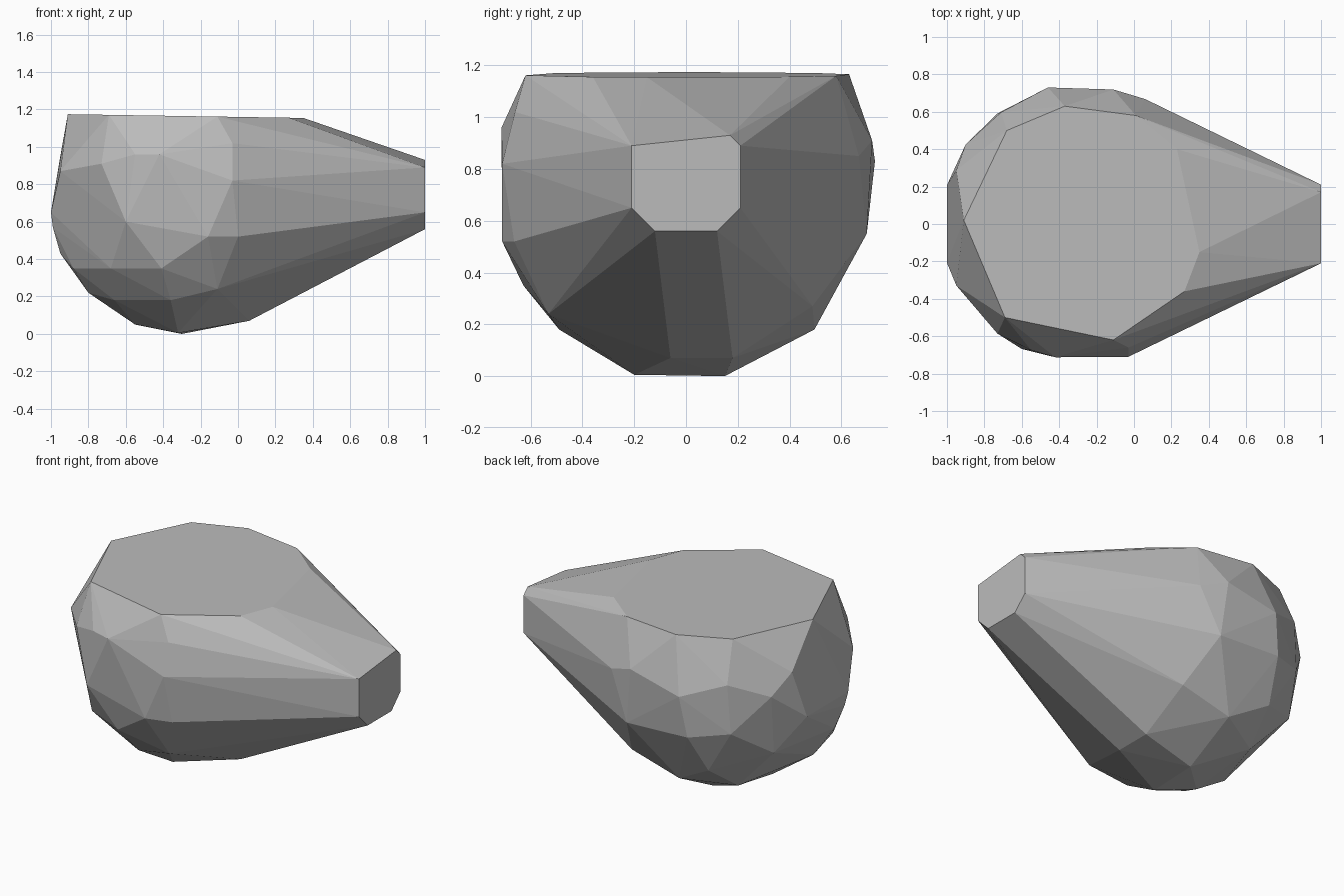
import bpy
import bmesh
from math import sqrt
from mathutils import Vector

default_cube = bpy.data.objects.get("Cube")
if default_cube:
    bpy.data.objects.remove(default_cube, do_unlink=True)

CENTRE = Vector((-.28, 0, .75))
RADIUS = .756


def on_ball(x, z, side):
    """Point of the rounded body at x, z, on the front (-1) or back (+1)."""
    depth = RADIUS ** 2 - (x - CENTRE.x) ** 2 - (z - CENTRE.z) ** 2
    return Vector((x, side * sqrt(max(depth, 0)), z))


def flat_material(name, value):
    material = bpy.data.materials.new(name)
    colour = (value, value, value, 1)
    material.use_nodes = True
    material.diffuse_color = colour
    shader = next(n for n in material.node_tree.nodes if n.type == 'BSDF_PRINCIPLED')
    shader.inputs["Base Color"].default_value = colour
    return material


def hull_object(name, points, material):
    """Wrap the points in a faceted convex skin."""
    bm = bmesh.new()
    for point in points:
        bm.verts.new(point)
    result = bmesh.ops.convex_hull(bm, input=bm.verts)
    spare = {g for g in result["geom_interior"] + result["geom_unused"]
             if isinstance(g, bmesh.types.BMVert)}
    bmesh.ops.delete(bm, geom=list(spare), context='VERTS')
    bmesh.ops.dissolve_limit(bm, angle_limit=.01, verts=bm.verts, edges=bm.edges)
    bmesh.ops.recalc_face_normals(bm, faces=bm.faces)
    mesh = bpy.data.meshes.new(name)
    bm.to_mesh(mesh)
    bm.free()
    mesh.materials.append(material)
    obj = bpy.data.objects.new(name, mesh)
    bpy.context.collection.objects.link(obj)
    return obj


# Chipped facets of the rounded body, as x, z
front_facets = [
    (-.95, .87), (-.73, .91), (-.6, .6), (-.55, .96), (-.42, .96),
    (-.03, 1.02), (-.03, .82), (-.16, .52), (0, .52), (-.41, .35),
    (-.68, .35), (-.88, .35), (-.11, .24), (-.36, .18), (-.66, .18),
    (-.8, .22), (-.55, .05), (-.95, .43), (-.99, .57), (-1, .65),
]
back_facets = [
    (-.46, .83), (-.71, .92), (-.11, .91), (.06, .85), (-.9, .83),
    (-.73, .61), (-.07, .55), (-.5, .57), (-.87, .44), (-1, .65),
    (-.6, .15), (-.3, .18), (.04, .27), (-.55, .32), (-.95, .95),
]
# Flattened top, as x, y
top_rim = [
    (-.91, .02), (-.68, .5), (-.37, .63), (.01, .58), (.23, .4),
    (.35, -.15), (.27, -.36), (-.11, -.62), (-.69, -.5),
]
# Blunt narrow end, as y, z
end_rim = [
    (-.21, .89), (.17, .93), (.21, .89), (.21, .65),
    (.12, .56), (-.12, .56), (-.21, .65),
]
# Small resting face underneath
base = [(-.32, -.2, .005), (-.3, .15, 0), (.06, -.06, .07), (.06, .18, .07)]

points = [on_ball(x, z, -1) for x, z in front_facets]
points += [on_ball(x, z, 1) for x, z in back_facets]
points += [Vector((x, y, 1.16 - .016 * x)) for x, y in top_rim]
points += [Vector((1, y, z)) for y, z in end_rim]
points += [Vector(p) for p in base]

hull_object("faceted_stone", points, flat_material("stone grey", .5))
